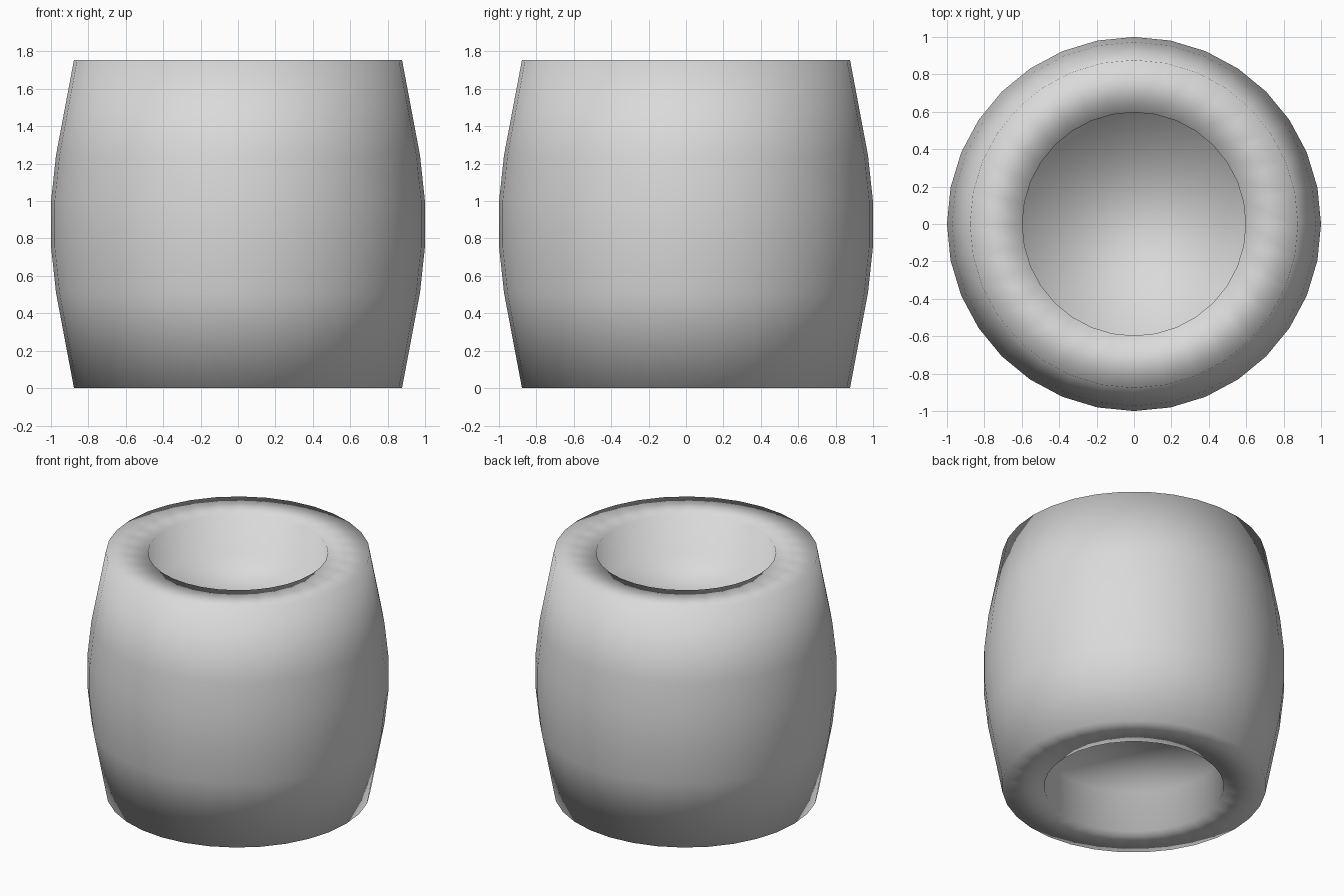
import bpy
import bmesh
from math import cos, sin, tau

cube = bpy.data.objects.get("Cube")
if cube:
    bpy.data.objects.remove(cube, do_unlink=True)

SIDES = 32
HEIGHT = 1.755
HOLE_RADIUS = 0.597
HOLE_DEPTH = 0.3

# Plain grey material
grey = bpy.data.materials.new("light_grey")
grey.use_nodes = True
colour = (0.7, 0.7, 0.7, 1)
grey.diffuse_color = colour
grey.node_tree.nodes["Principled BSDF"].inputs["Base Color"].default_value = colour

# Profile from the lower recess floor, round the bulge, to the upper recess floor
lower = [(HOLE_RADIUS, HOLE_DEPTH), (HOLE_RADIUS, 0), (0.877, 0),
         (0.973, 0.51), (1, 0.76)]
profile = lower + [(r, HEIGHT - z) for r, z in reversed(lower)]

# Barrel body: rings of the profile joined by quads, both recess floors closed
bm = bmesh.new()
rings = [[bm.verts.new((r * cos(tau * i / SIDES), r * sin(tau * i / SIDES), z))
          for i in range(SIDES)] for r, z in profile]
for a, b in zip(rings, rings[1:]):
    for i in range(SIDES):
        j = (i + 1) % SIDES
        bm.faces.new((a[i], a[j], b[j], b[i]))
bm.faces.new(reversed(rings[0]))
bm.faces.new(rings[-1])
bmesh.ops.recalc_face_normals(bm, faces=bm.faces)
for face in bm.faces:
    face.smooth = True

mesh = bpy.data.meshes.new("barrel_body")
bm.to_mesh(mesh)
bm.free()
mesh.materials.append(grey)
body = bpy.data.objects.new("barrel_body", mesh)
bpy.context.collection.objects.link(body)
